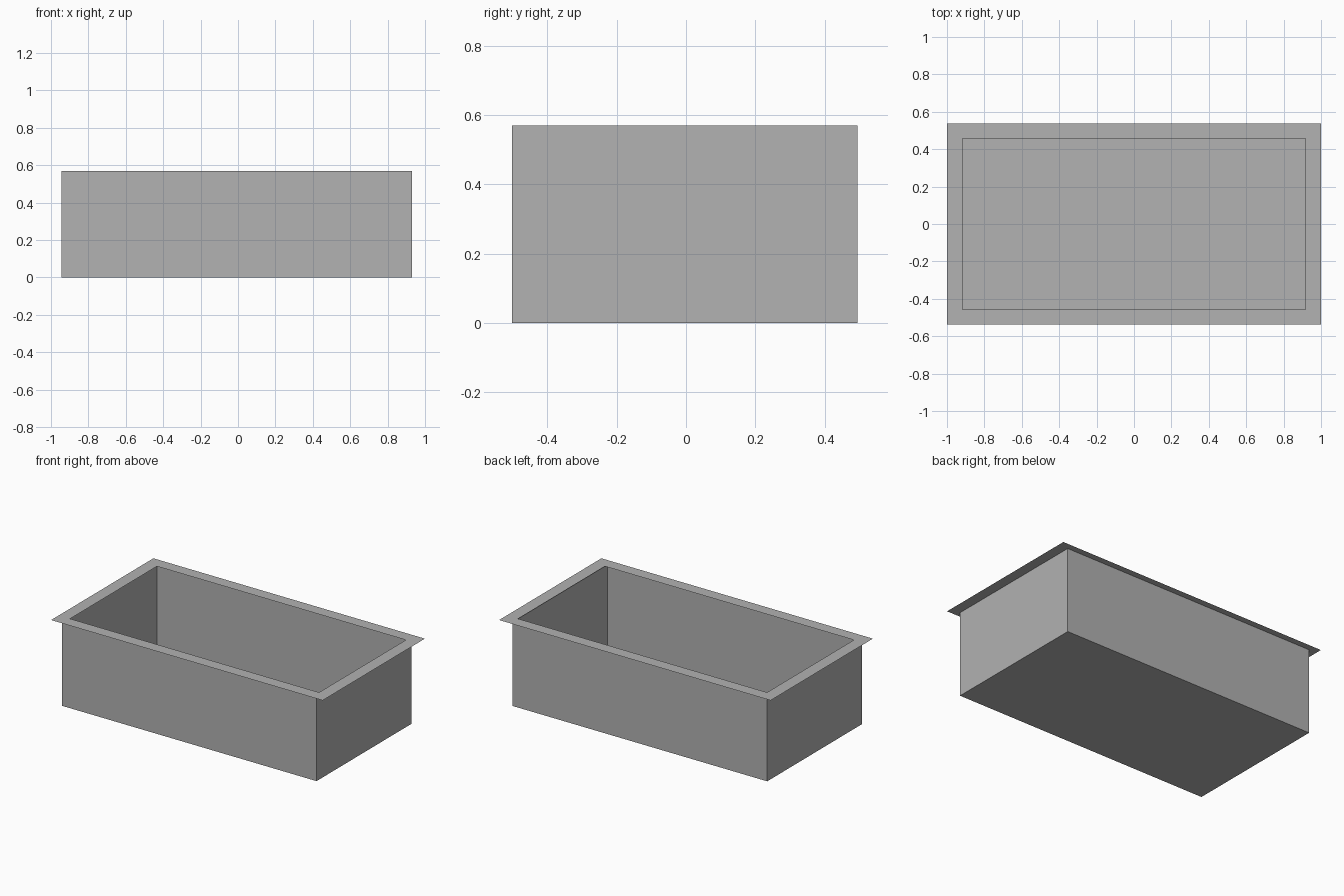
import bpy
import bmesh

old = bpy.data.objects.get("Cube")
if old:
    bpy.data.objects.remove(old, do_unlink=True)

HEIGHT = 0.57

grey = bpy.data.materials.new("plain_grey")
grey.use_nodes = True
colour = (0.445, 0.445, 0.445, 1)
grey.diffuse_color = colour
grey.node_tree.nodes["Principled BSDF"].inputs["Base Color"].default_value = colour


def rectangle(bm, x0, x1, y0, y1, z):
    """Add the four corners of a level rectangle."""
    return [bm.verts.new((x, y, z)) for x, y in ((x0, y0), (x1, y0), (x1, y1), (x0, y1))]


def bridge(bm, a, b):
    """Join two rectangles with a ring of four faces."""
    for i in range(4):
        j = (i + 1) % 4
        bm.faces.new((a[i], a[j], b[j], b[i]))


def finish(bm, name):
    mesh = bpy.data.meshes.new(name)
    bm.to_mesh(mesh)
    bm.free()
    mesh.materials.append(grey)
    bpy.context.collection.objects.link(bpy.data.objects.new(name, mesh))


# Open thin-walled basin: floor and four walls
bm = bmesh.new()
sides = (-0.945, 0.93, -0.502, 0.495)
bottom = rectangle(bm, *sides, 0)
top = rectangle(bm, *sides, HEIGHT)
bridge(bm, bottom, top)
bm.faces.new(bottom[::-1])
finish(bm, "basin")

# Flat sheet rim that overhangs the walls on both sides
bm = bmesh.new()
outer = rectangle(bm, -1, 1, -0.538, 0.538, HEIGHT)
inner = rectangle(bm, -0.917, 0.917, -0.457, 0.457, HEIGHT)
bridge(bm, outer, inner)
finish(bm, "rim")
